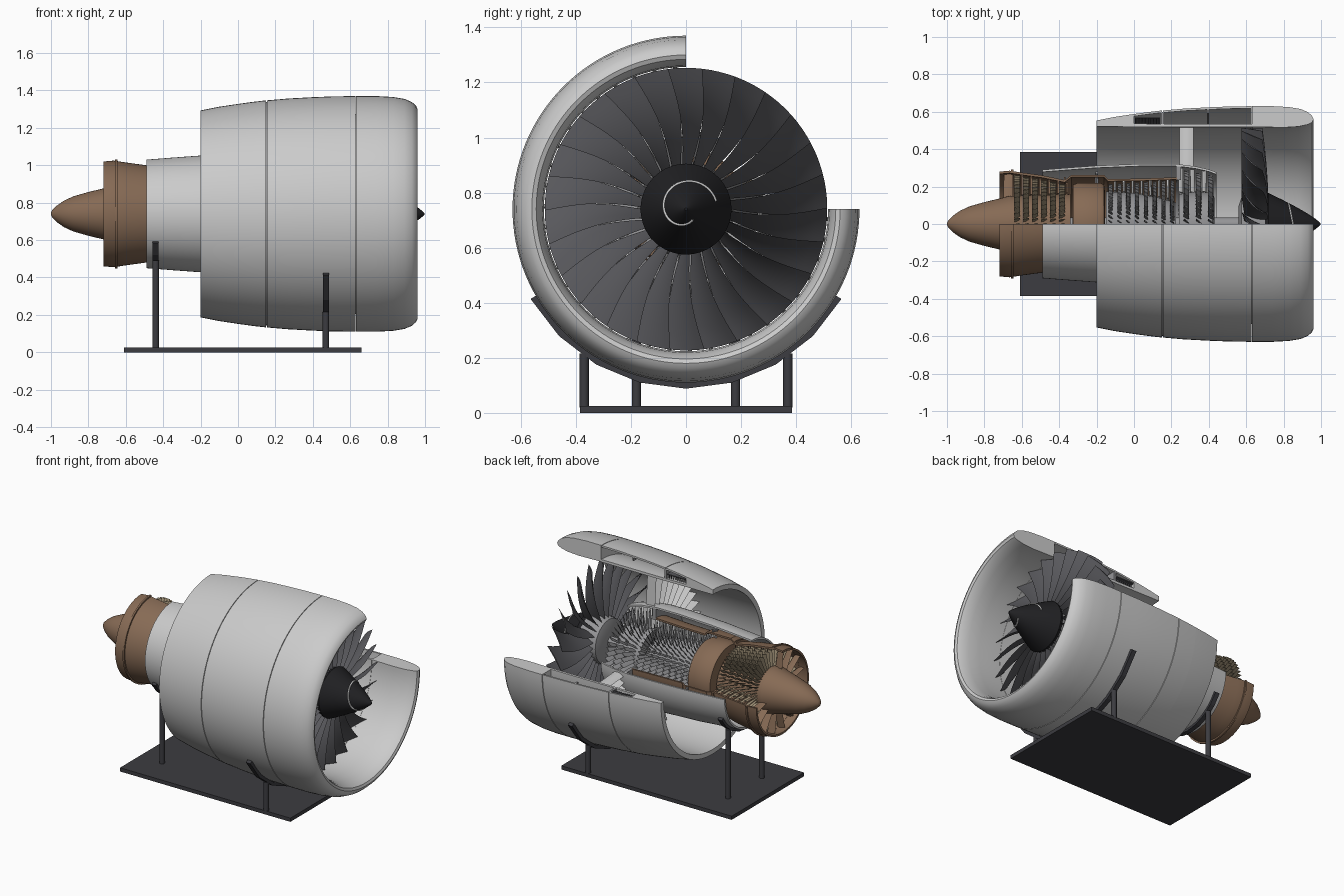
import bpy, bmesh, math
from math import sin, cos, pi, radians

if "Cube" in bpy.data.objects:
    bpy.data.objects.remove(bpy.data.objects["Cube"])

CZ = 0.74  # height of the engine axis


def material(name, rgb):
    m = bpy.data.materials.new(name)
    m.diffuse_color = (*rgb, 1)
    m.use_nodes = True
    m.node_tree.nodes["Principled BSDF"].inputs["Base Color"].default_value = m.diffuse_color
    return m


LIGHT = material("light_grey", (0.55, 0.55, 0.55))
STEEL = material("steel", (0.30, 0.30, 0.31))
BLADE = material("blade_grey", (0.10, 0.10, 0.11))
BLACK = material("black", (0.015, 0.015, 0.017))
STAND = material("stand_grey", (0.045, 0.045, 0.052))
BRONZE = material("bronze", (0.24, 0.145, 0.09))
TAN = material("tan", (0.36, 0.29, 0.19))
WHITE = material("white", (0.8, 0.8, 0.8))


def finish(name, bm, mat, angle=32):
    bmesh.ops.remove_doubles(bm, verts=bm.verts, dist=1e-5)
    bmesh.ops.recalc_face_normals(bm, faces=bm.faces)
    me = bpy.data.meshes.new(name)
    bm.to_mesh(me)
    bm.free()
    me.materials.append(mat)
    me.polygons.foreach_set("use_smooth", [True] * len(me.polygons))
    me.set_sharp_from_angle(angle=radians(angle))
    ob = bpy.data.objects.new(name, me)
    bpy.context.collection.objects.link(ob)
    return ob


def polar(x, r, a):
    return (x, r * cos(a), CZ + r * sin(a))


def sweep(name, profile, mat, a0=90, a1=360, n=72, angle=32):
    """Turn a closed (x, radius) profile about the engine axis; the default leaves a quarter open."""
    bm = bmesh.new()
    full = a1 - a0 == 360
    rings = [[bm.verts.new(polar(x, r, radians(a0 + (a1 - a0) * i / n))) for x, r in profile]
             for i in range(n if full else n + 1)]
    m = len(profile)
    for i in range(n):
        p, q = rings[i], rings[(i + 1) % len(rings)]
        for j in range(m):
            k = (j + 1) % m
            bm.faces.new((p[j], p[k], q[k], q[j]))
    if not full:
        bm.faces.new(rings[0])
        bm.faces.new(rings[-1])
    return finish(name, bm, mat, angle)


def shell(name, line, t, mat, **kw):
    """Thin skin of thickness t inside an (x, radius) line."""
    return sweep(name, line + [(x, r - t) for x, r in reversed(line)], mat, **kw)


def solid(name, line, mat, n=64):
    """Full solid of revolution under an (x, radius) line."""
    return sweep(name, line + [(line[-1][0], 0), (line[0][0], 0)], mat, 0, 360, n)


def blades(bm, count, x, root, tip, chord, stagger, thick=0.003, a0=0, a1=360,
           spans=1, nu=2, camber=0.0, lean=0.0):
    """Ring of twisted blades; chord, stagger and x are (root, tip) pairs."""
    mix = lambda p, s: p[0] + (p[1] - p[0]) * s
    us = [-0.5 + i / nu for i in range(nu + 1)]
    loop = [(u, 1) for u in us] + [(u, -1) for u in us[-2:0:-1]]
    for b in range(count):
        th = radians(a0 + (a1 - a0) * (b + 0.5) / count)
        secs = []
        for i in range(spans + 1):
            s = i / spans
            r, c, g = root + (tip - root) * s, mix(chord, s), radians(mix(stagger, s))
            sec = []
            for u, side in loop:
                w = 1 - 4 * u * u
                v = side * thick * w + camber * c * w
                ax = u * c * cos(g) - v * sin(g)
                ta = u * c * sin(g) + v * cos(g) + lean * sin(pi * s)
                sec.append(bm.verts.new(polar(mix(x, s) + ax, r, th + ta / r)))
            secs.append(sec)
        n = len(loop)
        for p, q in zip(secs, secs[1:]):
            for j in range(n):
                bm.faces.new((p[j], p[(j + 1) % n], q[(j + 1) % n], q[j]))
        bm.faces.new(secs[0])
        bm.faces.new(secs[-1])


def rows(name, xs, roots, tips, count, chord, stagger, mat, **kw):
    """Several blade rows in one object, radii running from first to last row."""
    bm = bmesh.new()
    for i in range(xs[2]):
        f = i / max(1, xs[2] - 1)
        x = xs[0] + (xs[1] - xs[0]) * f
        blades(bm, count, (x, x), roots[0] + (roots[1] - roots[0]) * f,
               tips[0] + (tips[1] - tips[0]) * f, (chord, chord), (stagger, stagger + 15), **kw)
    return finish(name, bm, mat)


# Nacelle: rounded inlet lip, fan cowl skin, rear cowl, inner barrel
sweep("inlet_lip", [(.632, .63), (.74, .63), (.83, .625), (.89, .615), (.93, .598), (.952, .578),
                    (.96, .56), (.953, .544), (.93, .532), (.88, .521), (.80, .516), (.632, .52)], LIGHT, n=96)
shell("fan_cowl", [(.628, .63), (.5, .628), (.4, .624), (.27, .617), (.154, .607)], .012, LIGHT, n=96)
shell("rear_cowl_skin", [(.15, .607), (.08, .599), (0, .588)], .012, LIGHT, n=96)
sweep("rear_cowl", [(0, .588), (-.1, .573), (-.2, .553), (-.2, .538), (0, .534)], LIGHT, n=96)
shell("inner_barrel", [(.634, .535), (.2, .535), (-.2, .538)], .017, LIGHT, n=96)
sweep("cowl_bulkhead", [(.145, .598), (.16, .598), (.16, .53), (.145, .53)], STEEL)
sweep("cowl_stiffener", [(.39, .615), (.40, .615), (.40, .59), (.39, .59)], STEEL)
rows("reverser_cascade", (.012, .135, 9), (.535, .535), (.565, .565), 70, .012, 70, BLADE, a0=90, a1=360)
shell("cascade_rail", [(.14, .57), (.005, .57)], .006, BLADE)

# Fan: twisted blades, hub, spinner and its spiral stripe
bm = bmesh.new()
blades(bm, 26, (.655, .63), .14, .513, (.13, .175), (12, 50), .004, spans=9, nu=6, camber=.06, lean=-.02)
finish("fan_blades", bm, BLADE, 50)
solid("fan_hub", [(.56, .10), (.575, .145), (.62, .155), (.72, .16)], STEEL)
spin_x = lambda r: 1 - .28 * (r / .165) ** 1.25
solid("spinner", [(.70, .16)] + [(spin_x(r), r) for r in
      (.165, .15, .13, .11, .09, .07, .05, .03, .015, .005)], BLACK)
cu = bpy.data.curves.new("spinner_spiral", "CURVE")
cu.dimensions = "3D"
cu.bevel_depth = .0055
cu.bevel_resolution = 1
sp = cu.splines.new("POLY")
sp.points.add(48)
for i, p in enumerate(sp.points):
    f = i / 48
    r = .112 - .068 * f ** 1.3
    p.co = (*polar(spin_x(r), r, radians(15 + 290 * f)), 1)
cu.materials.append(WHITE)
bpy.context.collection.objects.link(bpy.data.objects.new("spinner_spiral", cu))

# Bypass duct guide vanes
bm = bmesh.new()
blades(bm, 32, (.28, .28), .31, .522, (.075, .075), (8, 8), .005, 90, 360, nu=4, camber=.06)
finish("outlet_guide_vanes", bm, LIGHT)

# Core cowl and casings, cut open like the nacelle
shell("core_cowl", [(-.49, .29), (-.35, .301), (-.2, .312), (.05, .322), (.22, .322), (.33, .308),
                    (.40, .292), (.44, .277)], .012, LIGHT)
shell("compressor_casing", [(-.14, .24), (.05, .243), (.23, .25)], .012, BRONZE)
sweep("front_frame", [(.225, .31), (.25, .31), (.25, .235), (.225, .235)], STEEL)
shell("combustor_casing", [(-.37, .235), (-.335, .262), (-.16, .262), (-.14, .24)], .012, BRONZE)
shell("turbine_casing", [(-.72, .28), (-.665, .285), (-.60, .275), (-.49, .26), (-.37, .235)], .013, BRONZE)
sweep("exhaust_flange", [(-.657, .292), (-.645, .292), (-.645, .27), (-.657, .27)], BRONZE)
sweep("casing_flange", [(-.375, .25), (-.365, .25), (-.365, .225), (-.375, .225)], BRONZE)

# Rotating core: shaft, drums, combustor, exhaust cone
solid("main_shaft", [(-.66, .035), (.60, .035)], STEEL, 32)
solid("booster_drum", [(.24, .16), (.34, .175), (.42, .165), (.43, .14)], STEEL)
solid("compressor_drum", [(-.15, .175), (.0, .165), (.12, .145), (.225, .115)], STEEL)
solid("combustor", [(-.33, .17), (-.325, .21), (-.30, .22), (-.18, .22), (-.16, .21), (-.155, .17)], BRONZE)
solid("turbine_drum", [(-.66, .15), (-.5, .155), (-.34, .16)], BRONZE)
solid("exhaust_cone", [(-1, .006), (-.993, .02), (-.97, .043), (-.93, .071), (-.88, .094), (-.80, .117),
                       (-.72, .136), (-.66, .152)], BRONZE)

# Blade rows: rotors are whole, stators stop at the cutaway
rows("booster_rotors", (.41, .28, 3), (.15, .15), (.262, .285), 48, .034, 25, STEEL)
rows("booster_stators", (.375, .25, 3), (.175, .17), (.285, .30), 40, .026, -35, LIGHT, a0=90, a1=360)
rows("compressor_rotors", (.205, -.125, 8), (.11, .165), (.232, .215), 48, .026, 25, STEEL)
rows("compressor_stators", (.182, -.10, 7), (.14, .18), (.236, .228), 42, .016, -40, LIGHT, a0=90, a1=360)
rows("turbine_rotors", (-.385, -.625, 6), (.15, .145), (.215, .262), 54, .032, -25, TAN)
rows("turbine_stators", (-.36, -.60, 6), (.165, .155), (.222, .262), 45, .018, 35, BRONZE, a0=90, a1=360)
rows("exhaust_struts", (-.672, -.672, 1), (.14, .14), (.275, .275), 12, .05, 0, BRONZE, a0=90, a1=360, thick=.006)

# Fuel ring with nozzles around the combustor
sweep("fuel_manifold", [(-.205, .28), (-.193, .28), (-.193, .268), (-.205, .268)], STEEL)
rows("fuel_nozzles", (-.2, -.2, 1), (.215, .215), (.275, .275), 16, .018, 0, STEEL, a0=90, a1=360, thick=.008)

# Display stand: plate, saddles and posts
bpy.ops.mesh.primitive_cube_add(size=1, location=(.025, 0, .0125))
base = bpy.context.object
base.name = "stand_base"
base.scale = (1.27, .77, .025)
base.data.materials.append(STAND)
for tag, x, r, y, top in (("front", .47, .652, .37, .215), ("rear", -.44, .312, .18, .49)):
    sweep(tag + "_saddle", [(x - .016, r), (x + .016, r), (x + .016, r - .022), (x - .016, r - .022)],
          STAND, 210, 330, 8, 10)
    for side, name in ((1, "back"), (-1, "front")):
        bpy.ops.mesh.primitive_cylinder_add(vertices=20, radius=.017, depth=top - .02,
                                            location=(x, side * y, (top + .02) / 2))
        post = bpy.context.object
        post.name = f"{tag}_post_{name}_side"
        post.data.materials.append(STAND)
        bpy.ops.object.shade_smooth_by_angle()
